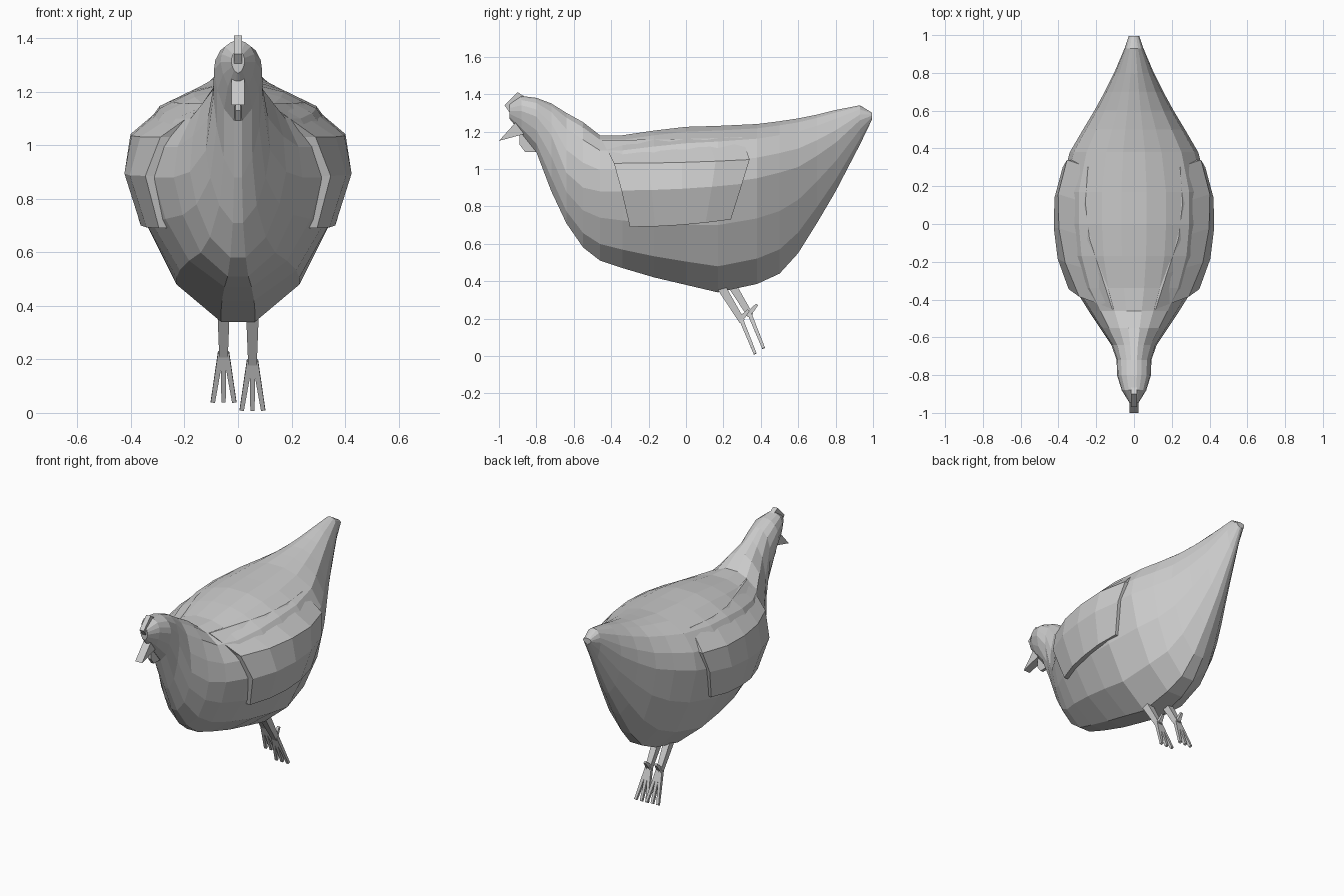
import bpy, bmesh
from mathutils import Vector

if "Cube" in bpy.data.objects:
    bpy.data.objects.remove(bpy.data.objects["Cube"])


def make(name, verts, faces):
    me = bpy.data.meshes.new(name)
    me.from_pydata(verts, [], faces)
    bm = bmesh.new()
    bm.from_mesh(me)
    bmesh.ops.recalc_face_normals(bm, faces=bm.faces)
    bm.to_mesh(me)
    bm.free()
    ob = bpy.data.objects.new(name, me)
    bpy.context.collection.objects.link(ob)
    return ob


def plate(name, profile, half):
    # side profile in y,z given thickness across x
    n = len(profile)
    verts = [(s * half, y, z) for s in (-1, 1) for y, z in profile]
    faces = [tuple(range(n)), tuple(range(n, 2 * n))]
    faces += [(i, (i + 1) % n, n + (i + 1) % n, n + i) for i in range(n)]
    return make(name, verts, faces)


def strut(name, a, b, ra, rb):
    # four-sided tapered bar from a to b
    a, b = Vector(a), Vector(b)
    d = (b - a).normalized()
    u = d.cross(Vector((1, 0, 0))).normalized()
    v = d.cross(u)
    verts = [p + su * r * u + sv * r * v for p, r in ((a, ra), (b, rb))
             for su, sv in ((-1, -1), (1, -1), (1, 1), (-1, 1))]
    faces = [(0, 1, 2, 3), (4, 5, 6, 7)]
    faces += [(i, (i + 1) % 4, 4 + (i + 1) % 4, 4 + i) for i in range(4)]
    return make(name, verts, faces)


# Body rings: y, bottom z, top z, half width, z of widest point
RINGS = [
    (-.945, 1.27, 1.35, .025, 1.31), (-.88, 1.19, 1.39, .065, 1.31),
    (-.80, 1.09, 1.38, .09, 1.28), (-.72, .88, 1.35, .092, 1.18),
    (-.64, .71, 1.30, .12, .98), (-.55, .58, 1.25, .18, .90),
    (-.46, .51, 1.18, .24, .88), (-.34, .47, 1.18, .315, .88),
    (-.17, .42, 1.205, .375, .89), (0, .38, 1.225, .395, .90),
    (.17, .34, 1.23, .395, .92), (.38, .385, 1.24, .34, .95),
    (.50, .44, 1.255, .27, .98), (.60, .55, 1.27, .21, 1.01),
    (.70, .71, 1.29, .155, 1.07), (.80, .88, 1.315, .105, 1.14),
    (.93, 1.13, 1.34, .05, 1.26), (.995, 1.265, 1.30, .028, 1.285)]
# Half cross-section: width fraction, height (-1 bottom, 0 widest, 1 top)
SECTION = [(.16, -1), (.58, -.76), (.86, -.38), (1, 0),
           (.94, .38), (.74, .73), (.43, .92), (.17, 1)]


def half_ring(r):
    y, zb, zt, w, zm = r
    return [(f * w, y, zm + h * ((zt - zm) if h > 0 else (zm - zb)))
            for f, h in SECTION]


verts, faces = [], []
for r in RINGS:
    half = half_ring(r)
    verts += half + [(-x, y, z) for x, y, z in reversed(half)]
n = 2 * len(SECTION)
for k in range(len(RINGS) - 1):
    for i in range(n):
        j = (i + 1) % n
        faces.append((k * n + i, k * n + j, (k + 1) * n + j, (k + 1) * n + i))
faces += [tuple(range(n)), tuple(range(len(verts) - n, len(verts)))]
make("body", verts, faces)


def surface_x(y, z):
    # half width of the body at a side point
    for a, b in zip(RINGS, RINGS[1:]):
        if a[0] <= y <= b[0]:
            t = (y - a[0]) / (b[0] - a[0])
            pts = half_ring([p + (q - p) * t for p, q in zip(a, b)])
            for p, q in zip(pts, pts[1:]):
                if p[2] <= z <= q[2]:
                    return p[0] + (q[0] - p[0]) * (z - p[2]) / (q[2] - p[2])
    return 0


# Folded wings standing proud of the body, sinking in at top and rear
ROWS = [(-.30, .69, .24, .73, .03), (-.345, .885, .30, .92, .035),
        (-.385, 1.03, .34, 1.05, .04), (-.45, 1.155, .30, 1.17, .008)]
COLS = 5
for side, label in ((1, "right"), (-1, "left")):
    verts = []
    for inner in (0, 1):
        for y0, z0, y1, z1, out in ROWS:
            for c in range(COLS):
                t = c / (COLS - 1)
                y, z = y0 + (y1 - y0) * t, z0 + (z1 - z0) * t ** 2
                off = -.03 if inner else out * (1 - .4 * t ** 3)
                verts.append((side * (surface_x(y, z) + off), y, z))
    m = len(ROWS) * COLS
    faces = []
    for r in range(len(ROWS) - 1):
        for c in range(COLS - 1):
            q = [r * COLS + c, r * COLS + c + 1,
                 (r + 1) * COLS + c + 1, (r + 1) * COLS + c]
            faces += [q, [v + m for v in reversed(q)]]
    rim = list(range(COLS)) + [r * COLS + COLS - 1 for r in range(1, len(ROWS))]
    rim += list(range(m - 2, m - COLS - 1, -1))
    rim += [r * COLS for r in range(len(ROWS) - 2, 0, -1)]
    faces += [(a, b, b + m, a + m) for a, b in zip(rim, rim[1:] + rim[:1])]
    make(label + "_wing", verts, faces)

# Comb, beak and wattle
plate("comb", [(-.97, 1.34), (-.90, 1.41), (-.86, 1.385), (-.90, 1.29),
               (-.935, 1.29)], .015)
plate("beak", [(-1.0, 1.15), (-.91, 1.25), (-.86, 1.24), (-.87, 1.185)], .024)
plate("wattle", [(-.89, 1.20), (-.89, 1.13), (-.86, 1.09), (-.79, 1.09),
                 (-.82, 1.2)], .01)

# Legs with three front toes and a hind toe
for side, label, dy, dz in ((1, "right", 0, 0), (-1, "left", .045, .03)):
    x = .054 * side
    knee = (x, .30 + dy, .185 + dz)
    strut(label + "_leg", (x, .175 + dy, .39 + dz), knee, .024, .016)
    for k in (-1, 0, 1):
        strut(f"{label}_toe_{k + 2}", (x + k * .01, .295 + dy, .195 + dz),
              (x + k * .04, .37 + dy, .011 + dz), .011, .008)
    strut(label + "_hind_toe", (x, .295 + dy, .20 + dz),
          (x, .335 + dy, .245 + dz), .014, .007)
